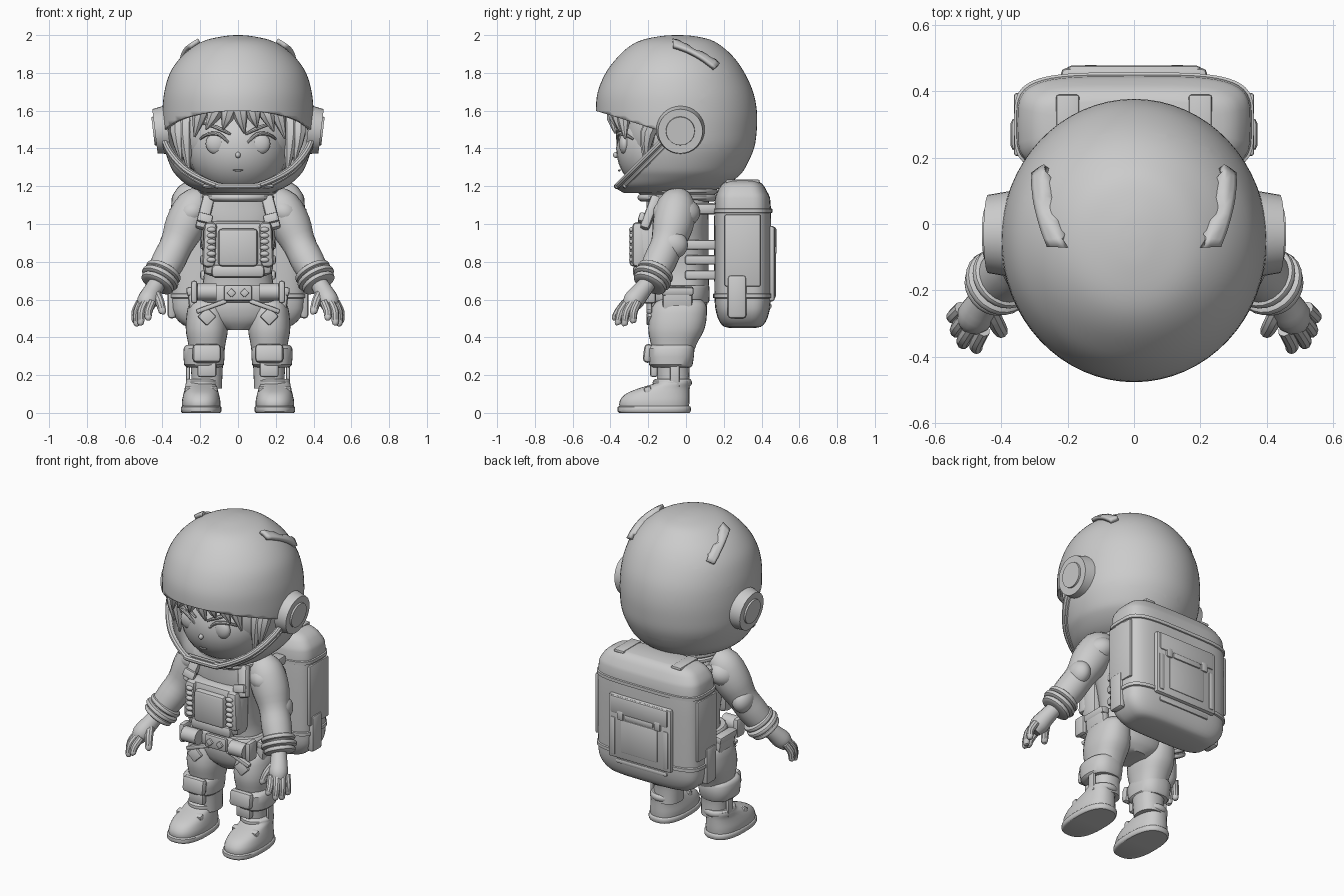
import bpy, bmesh, math
from mathutils import Vector, Matrix, Quaternion

if "Cube" in bpy.data.objects:
    bpy.data.objects.remove(bpy.data.objects["Cube"], do_unlink=True)

grey = bpy.data.materials.new("plain grey")
grey.use_nodes = True
grey.diffuse_color = (0.6, 0.6, 0.6, 1)
grey.node_tree.nodes["Principled BSDF"].inputs["Base Color"].default_value = (0.6, 0.6, 0.6, 1)
parts = []


def make(name, bm):
    bmesh.ops.recalc_face_normals(bm, faces=bm.faces)
    me = bpy.data.meshes.new(name)
    bm.to_mesh(me)
    bm.free()
    me.materials.append(grey)
    ob = bpy.data.objects.new(name, me)
    bpy.context.collection.objects.link(ob)
    parts.append(ob)
    return ob


def spline(rows, k):
    """Smooth curve of any dimension through the rows."""
    rows = [Vector(r) for r in rows]
    out = []
    for i in range(len(rows) - 1):
        a, b = rows[i], rows[i + 1]
        ta = (b - rows[max(i - 1, 0)]) / 2
        tb = (rows[min(i + 2, len(rows) - 1)] - a) / 2
        for j in range(k):
            t = j / k
            out.append(a * (2*t**3 - 3*t*t + 1) + ta * (t**3 - 2*t*t + t)
                       + b * (3*t*t - 2*t**3) + tb * (t**3 - t*t))
    return out + [rows[-1]]


def skin(rings):
    bm = bmesh.new()
    vs = [[bm.verts.new(p) for p in ring] for ring in rings]
    n = len(vs[0])
    for a, b in zip(vs, vs[1:]):
        for i in range(n):
            bm.faces.new((a[i], a[(i + 1) % n], b[(i + 1) % n], b[i]))
    bm.faces.new(vs[0][::-1])
    bm.faces.new(vs[-1])
    return bm


def loft(rows, x=0, power=2, n=32, k=3):
    """Stack of level outlines; each row is z, front y, back y, half width."""
    rings = []
    for z, yf, yb, w in spline(rows, k):
        ring = []
        for i in range(n):
            c, s = math.cos(math.tau * i / n), math.sin(math.tau * i / n)
            e = 2 / power
            ring.append((x + w * math.copysign(abs(c)**e, c),
                         (yf + yb) / 2 + (yb - yf) / 2 * math.copysign(abs(s)**e, s), z))
        rings.append(ring)
    return skin(rings)


def tube(name, pts, n=14, k=3):
    """Round limb; each point is x, y, z, radius."""
    rows = spline(pts, k)
    pos = [Vector(r[:3]) for r in rows]
    q, last, rings = Quaternion(), Vector((0, 0, 1)), []
    for i, r in enumerate(rows):
        d = (pos[min(i + 1, len(pos) - 1)] - pos[max(i - 1, 0)]).normalized()
        q = last.rotation_difference(d) @ q
        last = d
        rings.append([pos[i] + q @ Vector((r[3] * math.cos(math.tau * j / n),
                      r[3] * math.sin(math.tau * j / n), 0)) for j in range(n)])
    return make(name, skin(rings))


def box(name, loc, size, bevel=0.015, rot=(0, 0, 0)):
    bm = bmesh.new()
    bmesh.ops.create_cube(bm, size=1)
    bmesh.ops.scale(bm, vec=size, verts=bm.verts)
    bmesh.ops.bevel(bm, geom=bm.edges[:], offset=min(bevel, min(size) * 0.45), segments=2,
                    profile=0.5, affect='EDGES')
    ob = make(name, bm)
    ob.location, ob.rotation_euler = loc, rot
    return ob


def ball(name, loc, size, rot=(0, 0, 0)):
    bm = bmesh.new()
    bmesh.ops.create_uvsphere(bm, u_segments=28, v_segments=18, radius=1)
    bmesh.ops.scale(bm, vec=size, verts=bm.verts)
    ob = make(name, bm)
    ob.location, ob.rotation_euler = loc, rot
    return ob


def disc(name, loc, r, depth, axis, r2=None):
    bm = bmesh.new()
    bmesh.ops.create_cone(bm, cap_ends=True, segments=32, radius1=r, radius2=r2 or r, depth=depth)
    ob = make(name, bm)
    ob.location = loc
    ob.rotation_euler = Vector(axis).to_track_quat('Z', 'Y').to_euler()
    return ob


# Helmet shell with the face opening cut out under the visor edge
HELMET = [(1.165, -.33, .12, .18), (1.2, -.385, .2, .26), (1.25, -.405, .275, .32),
          (1.3, -.425, .315, .355), (1.4, -.45, .36, .39), (1.5, -.47, .375, .4),
          (1.6, -.477, .375, .4), (1.7, -.467, .355, .39), (1.8, -.425, .31, .36),
          (1.88, -.365, .255, .305), (1.94, -.3, .19, .235), (1.975, -.23, .13, .165),
          (1.995, -.13, .04, .07), (2.0, -.06, -.03, .015)]
bm = loft(HELMET, n=64, k=4)
visor_p, visor_n = Vector((0, -.48, 1.6)), Vector((0, .31, 1)).normalized()
jaw_p, jaw_n = Vector((0, -.375, 1.2)), Vector((0, 1, -1)).normalized()
for p, nrm in ((visor_p, visor_n), (jaw_p, jaw_n)):
    bmesh.ops.bisect_plane(bm, geom=bm.verts[:] + bm.edges[:] + bm.faces[:], plane_co=p, plane_no=nrm)
gone = [f for f in bm.faces if (f.calc_center_median() - visor_p).dot(visor_n) < 0
        and (f.calc_center_median() - jaw_p).dot(jaw_n) < 0]
bmesh.ops.delete(bm, geom=gone, context='FACES')
helmet = make("helmet", bm)
mod = helmet.modifiers.new("thickness", 'SOLIDIFY')
mod.thickness, mod.offset = 0.02, -1


# Raised rims following the jaw of the opening
def rim(name, shift, r, top):
    half = []
    for z, yf, yb, w in spline(HELMET[1:6], 6):
        y = jaw_p.y + (z - jaw_p.z) + shift
        t = (y - (yf + yb) / 2) / ((yb - yf) / 2)
        if z < top and abs(t) < 1:
            half.append((w * math.sqrt(1 - t * t), y, z, r))
    tube(name, [(-a, b, c, d) for a, b, c, d in half[::-1]] + half, n=8, k=2)


rim("opening_rim", 0.01, 0.016, 1.46)
rim("jaw_rim", 0.05, 0.012, 1.42)

for s in (-1, 1):
    # Ear caps and top ridges
    ax = (s, 0, -.12)
    disc("ear_cap", (s * .405, -.03, 1.495), .13, .07, ax, .118)
    disc("ear_cap_center", (s * .42, -.03, 1.495), .085, .06, ax, .075)
    bm = bmesh.new()
    bmesh.ops.create_grid(bm, x_segments=4, y_segments=10, size=.5)
    for v in bm.verts:
        t = v.co.y + .5
        v.co = (s * (.235 + .06 * t + .07 * v.co.x), -.07 + .24 * t, 1.96 - .12 * t)
    ridge = make("helmet_ridge", bm)
    wrap = ridge.modifiers.new("wrap", 'SHRINKWRAP')
    wrap.target, wrap.offset, wrap.wrap_mode = helmet, .012, 'OUTSIDE_SURFACE'
    ridge.modifiers.new("thickness", 'SOLIDIFY').thickness = .025
    ridge.modifiers["thickness"].offset = 0

# Head, face and hair
ball("face", (0, -.12, 1.4), (.265, .25, .25))
ball("hair_cap", (0, -.06, 1.47), (.33, .27, .27))
ball("nose", (0, -.37, 1.365), (.014, .016, .016))
tube("mouth", [(-.025, -.348, 1.285, .004), (0, -.354, 1.283, .006), (.025, -.348, 1.285, .004)], n=8)
for s in (-1, 1):
    ball("eye", (s * .115, -.325, 1.425), (.056, .03, .056))
    tube("eyelid", [(s * .05, -.36, 1.43, .006), (s * .1, -.36, 1.475, .01),
                    (s * .16, -.325, 1.475, .01), (s * .2, -.28, 1.45, .006)], n=8)
    tube("eyebrow", [(s * .04, -.366, 1.475, .006), (s * .11, -.35, 1.51, .011),
                     (s * .19, -.3, 1.535, .006)], n=8)
    for x, low, r in ((.27, 1.27, .045), (.31, 1.33, .04), (.235, 1.36, .03)):
        tube("side_lock", [(s * x, -.13, 1.6, r), (s * (x + .01), -.2, 1.48, r),
                           (s * (x - .01), -.21, low, .006)], n=8)
for x, tip, low in ((-.2, -.23, 1.46), (-.12, -.17, 1.5), (-.05, -.08, 1.5), (.01, .035, 1.48),
                    (.08, .1, 1.51), (.15, .19, 1.49), (.21, .25, 1.45)):
    back = .6 * x * x
    tube("fringe_lock", [(x * .9, -.3 + back, 1.66, .045), (x, -.38 + back * 2, 1.59, .045),
                         (tip, -.375 + back * 2, low, .005)], n=8)

# Torso, collar and pelvis
make("torso", loft([(.55, -.17, .11, .19), (.66, -.17, .12, .19), (.75, -.18, .12, .18),
                    (.9, -.2, .12, .195), (1.02, -.21, .12, .225), (1.1, -.21, .12, .21),
                    (1.18, -.21, .13, .17)], power=2.4))
for z, w in ((1.12, .205), (1.155, .215)):
    make("collar_ring", loft([(z, -.24, .15, w - .02), (z + .012, -.255, .165, w),
                              (z + .028, -.255, .165, w), (z + .04, -.24, .15, w - .02)], k=2))
make("pelvis", loft([(.44, -.13, .06, .08), (.49, -.17, .1, .19), (.57, -.19, .11, .22),
                     (.66, -.18, .11, .2)], power=2.3))
make("belt", loft([(.585, -.2, .12, .215), (.6, -.21, .125, .225), (.66, -.21, .125, .22),
                   (.675, -.2, .12, .21)], power=2.4, k=2))

# Chest pack and belt gear
box("chest_vest", (0, -.2, .87), (.37, .13, .29), .04)
box("chest_panel", (0, -.262, .875), (.21, .075, .2), .02)
box("chest_lower_flap", (0, -.245, .75), (.28, .07, .07), .02)
box("belt_buckle", (0, -.215, .635), (.15, .03, .085))
for s in (-1, 1):
    box("chest_pouch", (s * .15, -.245, .89), (.07, .08, .24), .025, (0, s * -.05, 0))
    for i in range(6):
        ball("pouch_rib", (s * .14, -.287, .81 + i * .032), (.024, .014, .014))
    box("shoulder_strap", (s * .175, -.19, 1.06), (.065, .05, .19), .015, (-.35, s * -.25, 0))
    box("strap_buckle", (s * .175, -.235, 1.03), (.08, .03, .05), .01, (-.3, s * -.25, 0))
    box("back_strap", (s * .19, .08, 1.08), (.08, .17, .06), .02)
    for z in (.73, .81, .89):
        box("waist_strap", (s * .15, .08, z), (.1, .17, .05), .012)
    disc("belt_canister", (s * .165, -.225, .64), .045, .1, (1, 0, 0))
    box("belt_clip", (s * .232, -.2, .64), (.035, .08, .12))
    box("buckle_diamond", (s * .035, -.232, .635), (.035, .02, .035), .004, (0, math.pi / 4, 0))

    # Legs
    make("leg", loft([(.13, -.15, .02, .08), (.25, -.16, .02, .085), (.36, -.185, .055, .098),
                      (.45, -.2, .1, .112), (.56, -.18, .11, .1), (.6, -.14, .08, .07)],
                     x=s * .165, power=2.3))
    make("knee_band", loft([(.24, -.17, .02, .08), (.255, -.195, .035, .105), (.34, -.205, .045, .108),
                            (.36, -.18, .03, .09)], x=s * .18, power=2.5, k=2))
    box("knee_pad", (s * .165, -.2, .315), (.15, .05, .1), .022, (-.12, 0, 0))
    box("shin_plate", (s * .165, -.17, .23), (.1, .04, .08), .012)
    box("shin_strip", (s * .265, -.06, .2), (.02, .05, .13), .006)
    box("thigh_pocket", (s * .235, -.045, .59), (.055, .16, .14), .02, (0, s * .12, 0))
    box("pocket_flap", (s * .245, -.045, .645), (.055, .17, .045), .012, (0, s * .12, 0))
    box("thigh_patch", (s * .165, -.195, .51), (.07, .025, .07), .008, (-.1, math.pi / 4, 0))
    box("thigh_strap", (s * .14, -.195, .565), (.17, .03, .025), .008, (0, s * .35, 0))

    # Boots
    make("boot", loft([(.02, -.35, .015, .1), (.06, -.352, .018, .102), (.1, -.32, .018, .094),
                       (.13, -.25, .018, .086), (.155, -.17, .02, .082), (.17, -.16, .02, .078)],
                      x=s * .195, power=2.4))
    make("boot_sole", loft([(0, -.352, .018, .1), (.008, -.362, .025, .107), (.03, -.362, .025, .107),
                            (.036, -.352, .018, .1)], x=s * .195, power=2.5, k=2))
    make("boot_cuff", loft([(.14, -.16, .02, .08), (.15, -.175, .03, .09), (.17, -.175, .03, .09),
                            (.18, -.16, .02, .08)], x=s * .185, k=2))
    box("boot_strap", (s * .195, -.2, .115), (.175, .04, .05), .012, (.3, 0, 0))

    # Arms with layered cuffs
    tube("arm", [(s * .17, -.03, 1.13, .07), (s * .225, -.05, 1.09, .105), (s * .28, -.07, .99, .108),
                 (s * .325, -.1, .89, .088), (s * .37, -.14, .8, .088), (s * .425, -.19, .7, .075)], n=20)
    ball("shoulder_pad", (s * .245, -.05, 1.06), (.1, .125, .085), (0, s * .5, 0))
    ball("elbow_pad", (s * .355, -.07, .89), (.06, .08, .075))
    d = Vector((s * .055, -.05, -.1)).normalized()
    for t, r in ((0, .097), (.038, .102), (.07, .09)):
        c = Vector((s * .395, -.162, .745)) + d * t
        tube("cuff_ring", [(*(c - d * .018), r - .022), (*(c - d * .01), r),
                           (*(c + d * .01), r), (*(c + d * .018), r - .022)], n=24)

    # Hands
    tube("palm", [(s * .425, -.2, .69, .045), (s * .455, -.24, .64, .05), (s * .48, -.28, .59, .055),
                  (s * .495, -.3, .55, .035)])
    for x, y, tx, ty, tz in ((.455, -.32, .475, -.375, .49), (.49, -.31, .515, -.36, .465),
                             (.51, -.285, .535, -.325, .46), (.52, -.255, .545, -.28, .475)):
        tube("finger", [(s * x, y, .585, .022), (s * (x + tx + .02) / 2, (y + ty) / 2 - .01, .535, .022),
                        (s * tx, ty, tz + .012, .018), (s * tx, ty, tz, .008)], n=10)
    tube("thumb", [(s * .44, -.25, .64, .026), (s * .415, -.3, .59, .025), (s * .4, -.325, .535, .02),
                   (s * .4, -.328, .522, .008)], n=10)

# Backpack with bands, rear panel and side pockets
make("backpack", loft([(.45, .23, .37, .23), (.465, .19, .41, .29), (.53, .16, .44, .345),
                       (.65, .15, .45, .355), (1.08, .15, .45, .355), (1.17, .165, .43, .335),
                       (1.215, .195, .4, .29), (1.23, .23, .37, .23)], power=4, n=48))
for z in (.62, 1.07):
    make("backpack_band", loft([(z - .015, .155, .445, .35), (z - .01, .143, .457, .362),
                                (z + .01, .143, .457, .362), (z + .015, .155, .445, .35)],
                               power=4, n=48, k=1))
box("rear_panel", (0, .45, .79), (.44, .04, .4), .015)
box("rear_flap", (0, .463, .93), (.4, .03, .11), .012)
box("rear_pocket", (0, .463, .74), (.26, .025, .21), .01)
box("rear_handle", (0, .468, .865), (.2, .02, .035), .008)
box("rear_base_strip", (0, .435, .565), (.36, .035, .03), .01)
for s in (-1, 1):
    box("rear_latch", (s * .13, .465, .87), (.045, .03, .06), .008)
    box("rear_rail", (s * .185, .463, .73), (.035, .025, .24), .008)
    box("side_pocket", (s * .35, .27, .615), (.045, .1, .23), .018)
    box("side_strip", (s * .352, .3, .86), (.02, .19, .38), .008)
    box("top_strap", (s * .2, .3, 1.225), (.07, .18, .02), .008)

# Shading
bpy.ops.object.select_all(action='DESELECT')
for ob in parts:
    ob.select_set(True)
bpy.context.view_layer.objects.active = helmet
bpy.ops.object.shade_smooth_by_angle(angle=math.radians(35))
